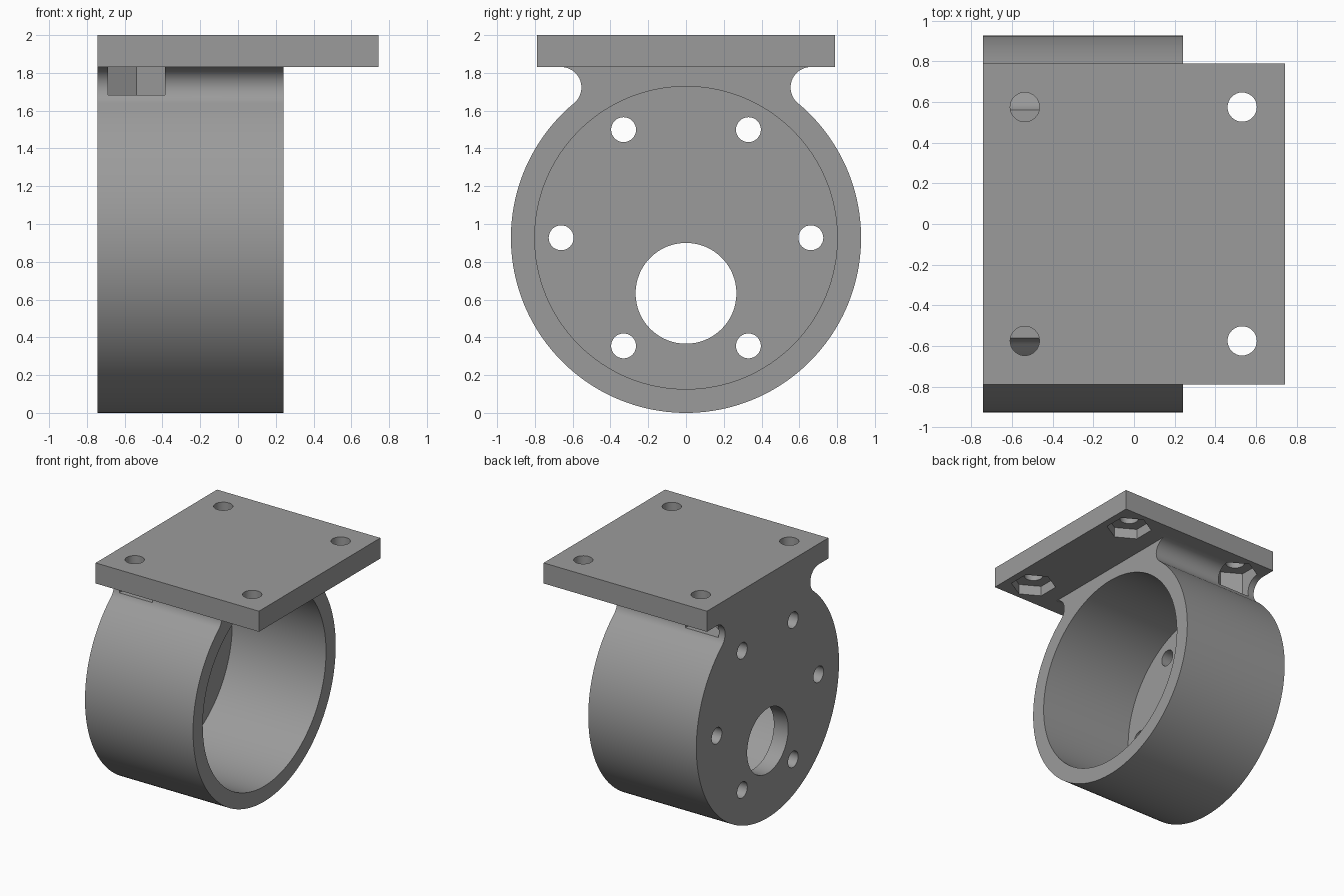
import bpy, bmesh, math

if "Cube" in bpy.data.objects:
    bpy.data.objects.remove(bpy.data.objects["Cube"])

R, BORE, CZ = 0.927, 0.801, 0.927      # housing radii and axis height
X0, X1, XP = -0.743, 0.24, 0.743       # housing back, housing front, plate end
PLATE_Z, YP = 1.831, 0.789             # plate underside, plate half width
WALL = 0.13                            # end wall thickness
FIL = 0.108                            # neck fillet radius

grey = bpy.data.materials.new("grey plastic")
grey.diffuse_color = (0.33, 0.33, 0.33, 1)
grey.use_nodes = True
grey.node_tree.nodes["Principled BSDF"].inputs["Base Color"].default_value = grey.diffuse_color


def prism(name, pts, axis, lo, hi):
    """Extrude a closed 2D outline along x (points are y,z) or z (points are x,y)."""
    place = (lambda p, d: (d, p[0], p[1])) if axis == "x" else (lambda p, d: (p[0], p[1], d))
    bm = bmesh.new()
    a = [bm.verts.new(place(p, lo)) for p in pts]
    b = [bm.verts.new(place(p, hi)) for p in pts]
    bm.faces.new(a)
    bm.faces.new(b)
    n = len(pts)
    for i in range(n):
        j = (i + 1) % n
        bm.faces.new((a[i], a[j], b[j], b[i]))
    bmesh.ops.recalc_face_normals(bm, faces=bm.faces[:])
    me = bpy.data.meshes.new(name)
    bm.to_mesh(me)
    bm.free()
    ob = bpy.data.objects.new(name, me)
    me.materials.append(grey)
    bpy.context.collection.objects.link(ob)
    return ob


def arc(cx, cy, r, a0, a1, n):
    return [(cx + r * math.cos(math.radians(a0 + (a1 - a0) * i / n)),
             cy + r * math.sin(math.radians(a0 + (a1 - a0) * i / n))) for i in range(n + 1)]


def circle(cx, cy, r, n=40, start=0):
    return arc(cx, cy, r, start, start + 360, n)[:-1]


def combine(target, other, operation):
    mod = target.modifiers.new("combine", "BOOLEAN")
    mod.operation, mod.solver, mod.object = operation, "EXACT", other
    dg = bpy.context.evaluated_depsgraph_get()
    me = bpy.data.meshes.new_from_object(target.evaluated_get(dg))
    target.modifiers.clear()
    target.data = me
    bpy.data.objects.remove(other)


# Round housing with filleted neck reaching into the plate
fz = PLATE_Z - FIL
fy = math.sqrt((R + FIL) ** 2 - (fz - CZ) ** 2)
ang = math.degrees(math.atan2(fz - CZ, fy))
side = [(fy, PLATE_Z + 0.05)] + arc(fy, fz, FIL, 90, 180 + ang, 20)
side += arc(0, CZ, R, ang, -90, 64)[1:]
outline = side + [(-y, z) for y, z in reversed(side[:-1])]
bracket = prism("motor_bracket", outline, "x", X0, X1)

# Mounting plate
plate = prism("plate", [(X0, -YP), (XP, -YP), (XP, YP), (X0, YP)], "z", PLATE_Z, 2.0)
combine(bracket, plate, "UNION")

# Motor bore, open at the front end
combine(bracket, prism("bore", circle(0, CZ, BORE, 128), "x", X0 + WALL, X1 + 0.2), "DIFFERENCE")

# Offset shaft opening and ring of screw holes in the end wall
wall_holes = [(0, 0.633, 0.267, 64)]
for k in range(6):
    a = math.radians(60 * k)
    wall_holes.append((0.661 * math.cos(a), CZ + 0.661 * math.sin(a), 0.066, 32))
for y, z, r, n in wall_holes:
    combine(bracket, prism("hole", circle(y, z, r, n), "x", X0 - 0.1, X0 + WALL + 0.1), "DIFFERENCE")

# Plate screw holes with hexagonal nut pockets underneath
for x in (-0.537, 0.532):
    for y in (-0.575, 0.575):
        hexagon = circle(x, y, 0.15 / math.cos(math.pi / 6), 6, 30)
        combine(bracket, prism("nut", hexagon, "z", 1.682, 1.915), "DIFFERENCE")
        combine(bracket, prism("screw", circle(x, y, 0.072, 32), "z", 1.86, 2.1), "DIFFERENCE")

# Smooth curved surfaces, crisp edges
bpy.ops.object.select_all(action="DESELECT")
bracket.select_set(True)
bpy.context.view_layer.objects.active = bracket
bpy.ops.object.shade_smooth_by_angle(angle=math.radians(25))
